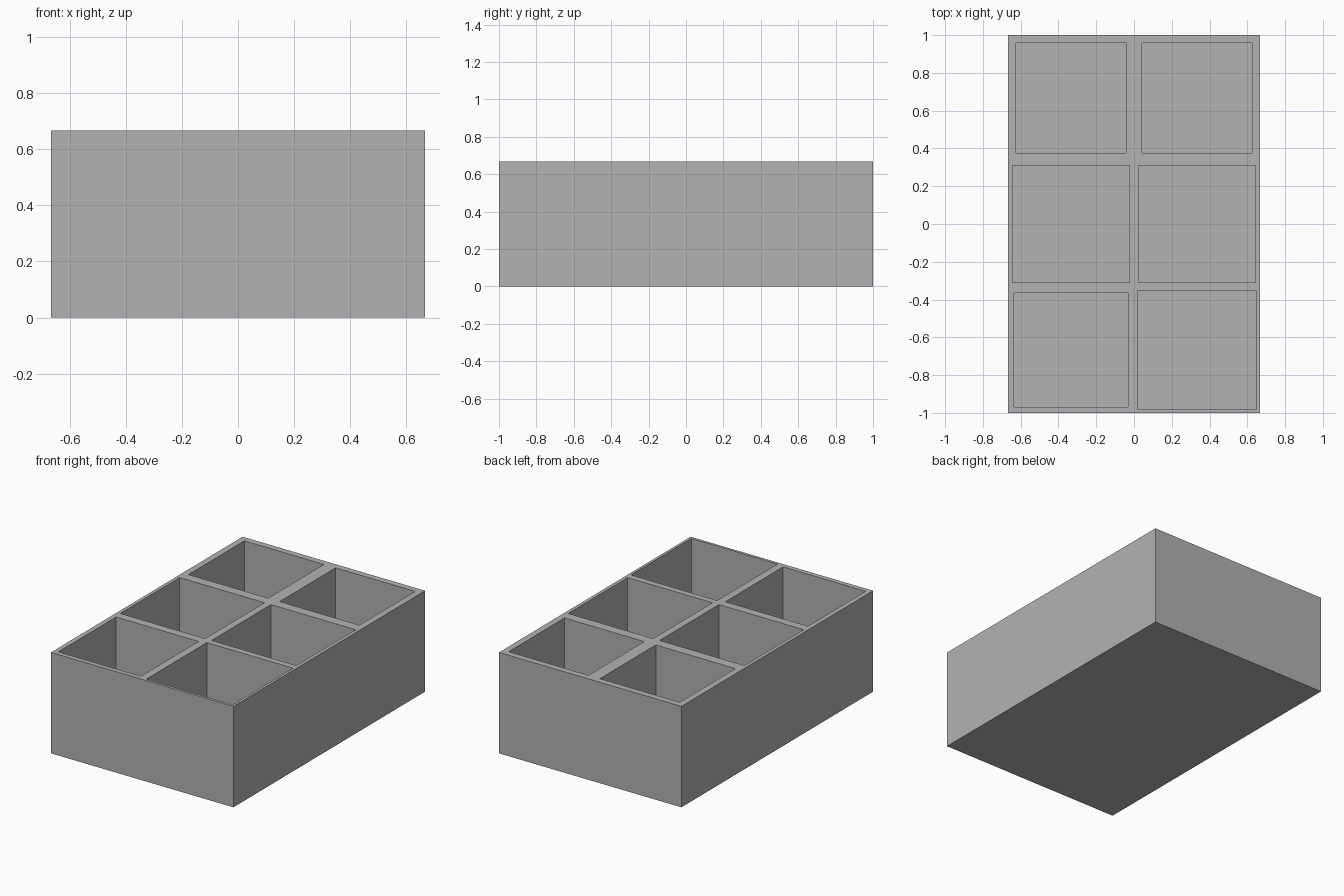
import bpy, bmesh

if "Cube" in bpy.data.objects:
    bpy.data.objects.remove(bpy.data.objects["Cube"], do_unlink=True)

CELL = 2 / 3          # the tray is 2 x 3 x 1 cells
DEPTH = 0.6           # pocket depth
# Wall inset of each pocket, keyed by (column, row) from the front right
INSETS = {(0, 0): 0.032, (1, 0): 0.018,
          (0, 1): 0.0235, (1, 1): 0.0235,
          (0, 2): 0.042, (1, 2): 0.042}

grey = bpy.data.materials.new("plain grey")
grey.use_nodes = True
colour = (0.448, 0.448, 0.448, 1)
grey.diffuse_color = colour
grey.node_tree.nodes["Principled BSDF"].inputs["Base Color"].default_value = colour

bm = bmesh.new()

# Top surface divided into cells
bmesh.ops.create_grid(bm, x_segments=2, y_segments=3, size=1)
for v in bm.verts:
    v.co.x *= CELL
    v.co.z = CELL
cells = list(bm.faces)

# Outer walls and base
rim = [e for e in bm.edges if e.is_boundary]
skirt = bmesh.ops.extrude_edge_only(bm, edges=rim)["geom"]
for v in skirt:
    if isinstance(v, bmesh.types.BMVert):
        v.co.z = 0
bmesh.ops.contextual_create(bm, geom=[e for e in skirt
                                      if isinstance(e, bmesh.types.BMEdge)
                                      and all(v.co.z == 0 for v in e.verts)])

# Pockets: narrow each cell, then sink it
for face in cells:
    centre = face.calc_center_median()
    key = (int(centre.x > 0), round(centre.y / CELL) + 1)
    bmesh.ops.inset_individual(bm, faces=[face], thickness=INSETS[key],
                               use_even_offset=True)
    sunk = bmesh.ops.extrude_discrete_faces(bm, faces=[face])["faces"]
    bmesh.ops.translate(bm, verts=sunk[0].verts, vec=(0, 0, -DEPTH))

bmesh.ops.recalc_face_normals(bm, faces=bm.faces)

mesh = bpy.data.meshes.new("compartment_tray")
bm.to_mesh(mesh)
bm.free()
mesh.materials.append(grey)
tray = bpy.data.objects.new("compartment_tray", mesh)
bpy.context.scene.collection.objects.link(tray)
